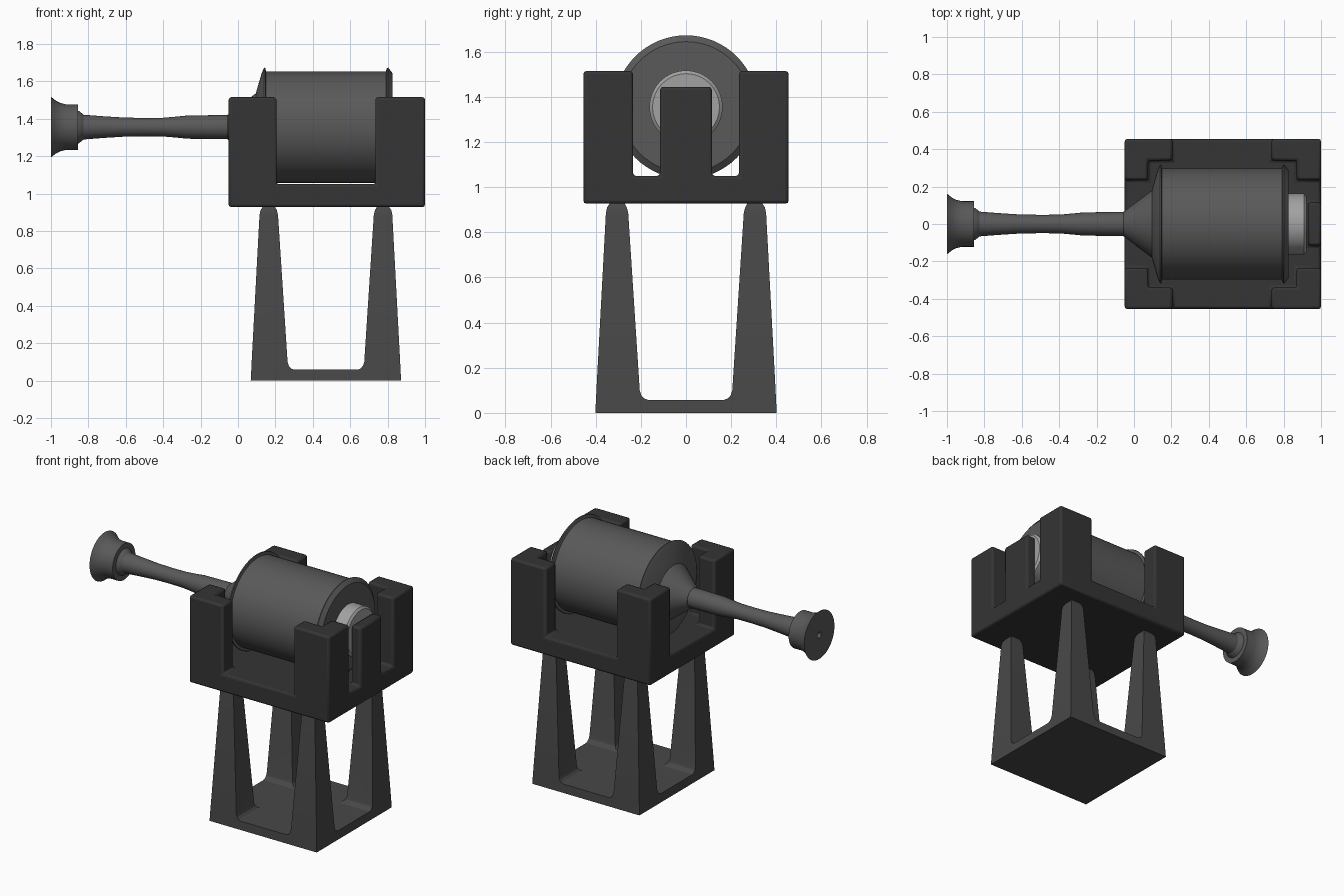
import bpy, bmesh, math

if "Cube" in bpy.data.objects:
    bpy.data.objects.remove(bpy.data.objects["Cube"])

AXIS_Z = 1.355


def material(name, v):
    m = bpy.data.materials.new(name)
    m.diffuse_color = (v, v, v, 1)
    m.use_nodes = True
    m.node_tree.nodes["Principled BSDF"].inputs["Base Color"].default_value = m.diffuse_color
    return m


def add_object(name, bm, mat, smooth=None):
    bmesh.ops.recalc_face_normals(bm, faces=bm.faces[:])
    mesh = bpy.data.meshes.new(name)
    bm.to_mesh(mesh)
    bm.free()
    mesh.materials.append(mat)
    ob = bpy.data.objects.new(name, mesh)
    bpy.context.collection.objects.link(ob)
    if smooth:
        bpy.ops.object.select_all(action='DESELECT')
        ob.select_set(True)
        bpy.context.view_layer.objects.active = ob
        bpy.ops.object.shade_smooth_by_angle(angle=math.radians(smooth))
    return ob


def bridge(bm, rings):
    """Skin a stack of vertex rings and cap both ends."""
    for a, b in zip(rings, rings[1:]):
        n = len(a)
        for i in range(n):
            bm.faces.new((a[i], a[(i + 1) % n], b[(i + 1) % n], b[i]))
    bm.faces.new(rings[0])
    bm.faces.new(rings[-1])


def lathe(name, profile, mat, n=64):
    """Revolve (x, radius) points about the horizontal axis."""
    bm = bmesh.new()
    rings = []
    for x, r in profile:
        rings.append([bm.verts.new((x, r * math.cos(2 * math.pi * i / n),
                                    AXIS_Z + r * math.sin(2 * math.pi * i / n)))
                      for i in range(n)])
    bridge(bm, rings)
    return add_object(name, bm, mat, 28)


black = material("black", 0.035)
dark = material("dark_grey", 0.065)
grey = material("grey", 0.10)
light = material("light_grey", 0.36)

# Stand: square base with four tapering legs
CX = 0.47
bm = bmesh.new()
corners = ((1, 1), (-1, 1), (-1, -1), (1, -1))
bridge(bm, [[bm.verts.new((CX + sx * h, sy * h, z)) for sx, sy in corners]
            for z, h in ((0, .402), (.058, .399))])
leg = ((.058, .399, .17), (.064, .399, .185), (.078, .398, .198), (.1, .397, .205),
       (.885, .355, .256), (.91, .350, .262), (.928, .338, .272))
for sx, sy in corners:
    bridge(bm, [[bm.verts.new((CX + sx * a, sy * b, z))
                 for a, b in ((o, o), (i, o), (i, i), (o, i))] for z, o, i in leg])
add_object("stand", bm, dark, 25)

# Cradle: slab with L-shaped corner posts and one end post, from a grid of cells
xs = (-.05, .075, .205, .735, .87, .93, 1.0)
ys = (-.455, -.34, -.235, -.115, .115, .235, .34, .455)
zs = (.927, 1.05, 1.445, 1.515)


def solid(i, j, k):
    if not (0 <= i < 6 and 0 <= j < 7 and 0 <= k < 3):
        return False
    if k == 0:
        return True
    corner_post = (j in (0, 6) and i != 2) or (j in (1, 5) and i in (0, 4, 5))
    return corner_post or (i == 5 and j == 3 and k == 1)


bm = bmesh.new()
for i in range(6):
    for j in range(7):
        for k in range(3):
            if not solid(i, j, k):
                continue
            for ax in range(3):
                for side in (0, 1):
                    nb = [i, j, k]
                    nb[ax] += 2 * side - 1
                    if solid(*nb):
                        continue
                    quad = []
                    for u, v in ((0, 0), (1, 0), (1, 1), (0, 1)):
                        c = [i, j, k]
                        c[ax] += side
                        c[(ax + 1) % 3] += u
                        c[(ax + 2) % 3] += v
                        quad.append(bm.verts.new((xs[c[0]], ys[c[1]], zs[c[2]])))
                    bm.faces.new(quad)
bmesh.ops.remove_doubles(bm, verts=bm.verts[:], dist=1e-4)
bmesh.ops.recalc_face_normals(bm, faces=bm.faces[:])
bmesh.ops.dissolve_limit(bm, angle_limit=0.02, verts=bm.verts[:], edges=bm.edges[:])
cradle = add_object("cradle", bm, black, 25)
bev = cradle.modifiers.new("edge_rounding", 'BEVEL')
bev.width = 0.014
bev.segments = 2
bev.limit_method = 'ANGLE'

# Drum with flared neck and raised rims
lathe("drum", [(-.055, .066), (-.03, .085), (.095, .18), (.127, .29), (.14, .318),
               (.146, .316), (.15, .298), (.79, .298), (.796, .316), (.803, .318),
               (.825, .29), (.825, .12)], grey)

# Light end cap
lathe("end_cap", [(.82, .162), (.91, .162), (.922, .148)], light)

# Long pipe with gentle waist
lathe("pipe", [(-.86, .088), (-.85, .086), (-.825, .066), (-.72, .058), (-.61, .051),
               (-.5, .049), (-.4, .05), (-.33, .056), (-.27, .062), (-.04, .065)], grey)

# Flared mouthpiece with a small bore
lathe("mouthpiece", [(-.93, .02), (-1.0, .02), (-1.0, .162), (-.975, .142), (-.95, .129),
                     (-.92, .122), (-.855, .122), (-.855, .06)], grey)
